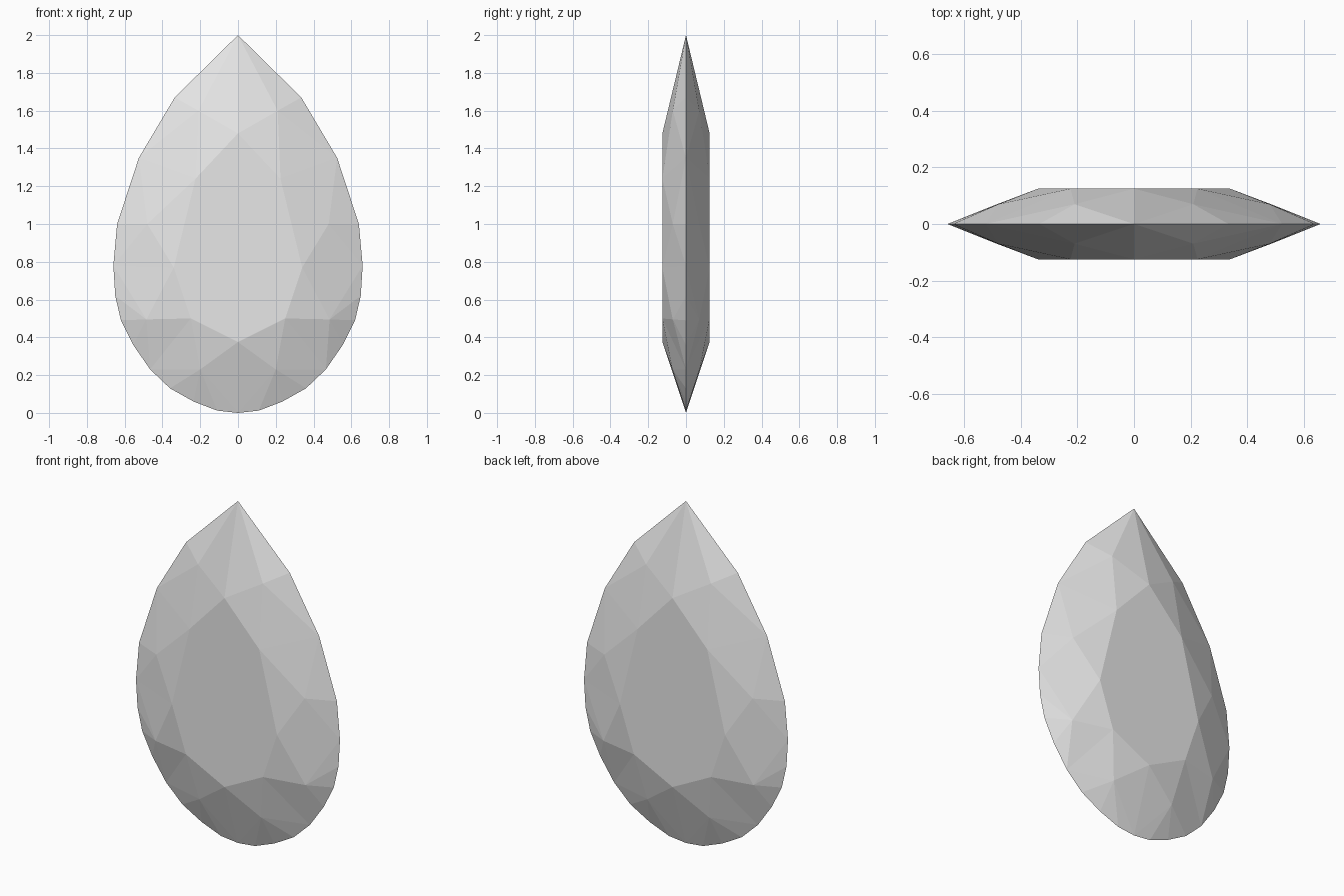
import bpy
import bmesh

cube = bpy.data.objects.get("Cube")
if cube:
    bpy.data.objects.remove(cube, do_unlink=True)

# Half outline of the thin girdle (x, z), from tip to base
girdle = [(0, 2), (0.335, 1.67), (0.525, 1.35), (0.64, 1.0), (0.66, 0.78),
          (0.65, 0.62), (0.62, 0.49), (0.555, 0.36), (0.465, 0.23),
          (0.36, 0.13), (0.235, 0.06), (0.11, 0.012), (0, 0)]
# Half outline of the flat table (x, z)
table = [(0, 1.48), (0.225, 1.24), (0.34, 0.77), (0.25, 0.5), (0, 0.375)]
# Crown points between table and girdle (x, depth, z)
crown = [(0.21, 0.07, 1.6), (0.48, 0.07, 1.0),
         (0.485, 0.07, 0.495), (0.2, 0.072, 0.23)]
# Girdle index met by the ridge from each table corner
ridge = [0, 2, 4, 8, 12]
DEPTH = 0.125

bm = bmesh.new()


def face(points):
    bm.faces.new([bm.verts.new(p) for p in points])


for side in (-1, 1):
    for mirror in (-1, 1):
        g = [(mirror * x, 0, z) for x, z in girdle]
        t = [(mirror * x, side * DEPTH, z) for x, z in table]
        c = [(mirror * x, side * y, z) for x, y, z in crown]
        for i, m in enumerate(c):
            # Star facet, two half kites and the fan of girdle facets
            face((t[i], t[i + 1], m))
            face((t[i], m, g[ridge[i]]))
            face((t[i + 1], g[ridge[i + 1]], m))
            for k in range(ridge[i], ridge[i + 1]):
                face((m, g[k], g[k + 1]))
    # Table facet
    right = [(x, side * DEPTH, z) for x, z in table]
    left = [(-x, y, z) for x, y, z in reversed(right[1:-1])]
    face(right + left)

bmesh.ops.remove_doubles(bm, verts=bm.verts, dist=0.0005)
bmesh.ops.recalc_face_normals(bm, faces=bm.faces)

mesh = bpy.data.meshes.new("pear_cut_gem")
bm.to_mesh(mesh)
bm.free()

# Plain pale grey
grey = bpy.data.materials.new("pale_grey")
grey.use_nodes = True
colour = (0.8, 0.8, 0.8, 1)
grey.diffuse_color = colour
grey.node_tree.nodes["Principled BSDF"].inputs["Base Color"].default_value = colour
mesh.materials.append(grey)

gem = bpy.data.objects.new("pear_cut_gem", mesh)
bpy.context.collection.objects.link(gem)
